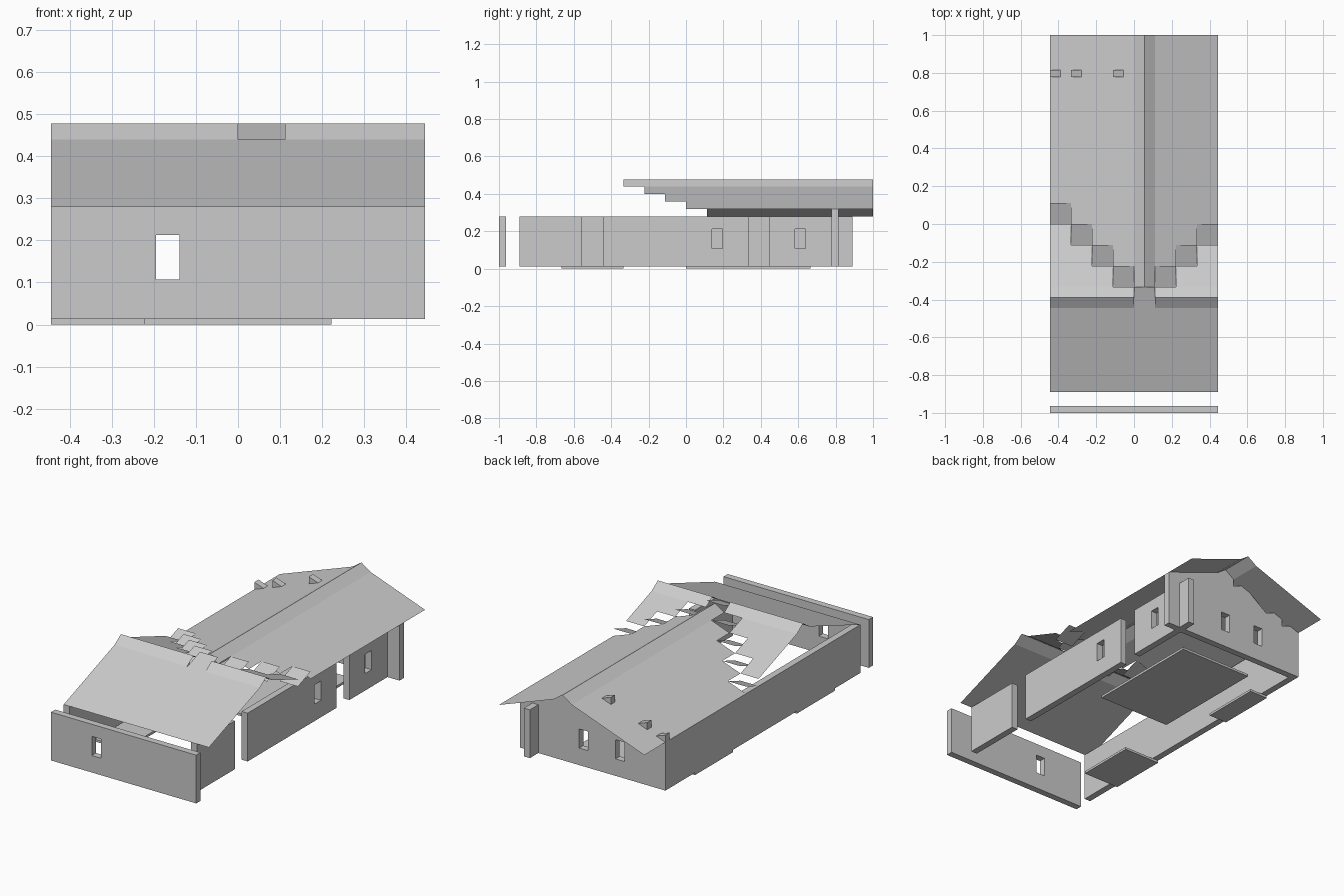
import bpy, bmesh

if "Cube" in bpy.data.objects:
    bpy.data.objects.remove(bpy.data.objects["Cube"])

U = 1 / 9            # grid cell
T = 0.037            # wall thickness
Z0, Z1 = 0.013, 0.28  # wall bottom and top
RISE = 0.04          # roof rise per cell
TOP = 0.478
HALF = 4 * U


def make(name, verts, faces):
    me = bpy.data.meshes.new(name)
    me.from_pydata(verts, [], faces)
    bm = bmesh.new()
    bm.from_mesh(me)
    bmesh.ops.remove_doubles(bm, verts=bm.verts, dist=1e-5)
    bm.to_mesh(me)
    bm.free()
    ob = bpy.data.objects.new(name, me)
    bpy.context.collection.objects.link(ob)
    return ob


def box(name, x0, x1, y0, y1, z0, z1):
    v = [(x, y, z) for x in (x0, x1) for y in (y0, y1) for z in (z0, z1)]
    f = [(0, 1, 3, 2), (4, 6, 7, 5), (0, 4, 5, 1), (2, 3, 7, 6), (0, 2, 6, 4), (1, 5, 7, 3)]
    return make(name, v, f)


def cut_window(wall, x, y):
    """Cut one window centred at x, y through a wall."""
    c = box("window_cutter", x - U / 4, x + U / 4, y - U / 4, y + U / 4, 0.107, 0.213)
    m = wall.modifiers.new("window", 'BOOLEAN')
    m.operation, m.solver, m.object = 'DIFFERENCE', 'EXACT', c
    bpy.context.view_layer.objects.active = wall
    bpy.ops.object.modifier_apply(modifier=m.name)
    bpy.data.objects.remove(c)


# Walls
front = box("front_wall", -HALF, HALF, -1, -1 + T, Z0, Z1)
cut_window(front, -1.5 * U, -1 + T / 2)
back = box("back_wall", -HALF, HALF, 7 * U, 7 * U + T, Z0, Z1)
for x in (-1.5 * U, 0.5 * U):
    cut_window(back, x, 7 * U + T / 2)
box("left_wall", -HALF, -HALF + T, -8 * U, 7 * U, Z0, Z1)
xr = 3 * U
box("right_wall_front", xr, xr + T, -8 * U, -5 * U, Z0, Z1)
mid = box("right_wall_middle", xr, xr + T, -4 * U, 3 * U, Z0, Z1)
cut_window(mid, xr + T / 2, 1.5 * U)
rear = box("right_wall_rear", xr, xr + T, 4 * U, 8 * U, Z0, Z1)
cut_window(rear, xr + T / 2, 5.5 * U)

# Back gable, with saw-tooth pieces poking through the left roof slope
prof = [(-4, .28), (-4, .32), (-3, .28), (-3, .36), (-2, .32), (-1, .40), (-1, .44),
        (0, .40), (0, .44), (.5, TOP), (1, .44), (4, .32), (4, .28)]
prof[2] = (-3, .281)
n = len(prof)
gv = [(x * U, y, z) for y in (7 * U, 7 * U + T) for x, z in prof]
gf = [tuple(range(n)), tuple(range(2 * n - 1, n - 1, -1))]
gf += [(i, i + n, (i + 1) % n + n, (i + 1) % n) for i in range(n)]
make("back_gable", gv, gf)

# Floor slabs
box("floor_main", -2 * U, 2 * U, 0, 6 * U, 0, Z0)
box("floor_side", -4 * U, -3 * U, 2 * U, 5 * U, 0, Z0)
box("floor_front", -4 * U, -2 * U, -6 * U, -3 * U, 0, Z0)

# Roof sheets, one column of cells at a time; d = cells away from the ridge column
main, cross, tiles = ([], []), ([], []), ([], [])


def quad(sheet, *pts):
    v, f = sheet
    f.append(tuple(range(len(v), len(v) + 4)))
    v.extend(pts)


def along_x(x0, x1, z0, z1, ya, yb):
    quad(main, (x0, ya, z0), (x1, ya, z1), (x1, yb, z1), (x0, yb, z0))


def along_y(y0, y1, z0, z1, xa, xb):
    quad(cross, (xa, y0, z0), (xb, y0, z0), (xb, y1, z1), (xa, y1, z1))


EAVE = .44
for c in range(-4, 4):
    d = abs(c)
    x0, x1 = c * U, (c + 1) * U
    start = (d - 3) * U
    hi = EAVE - RISE * (d - 1)
    # main roof column
    if d == 0:
        along_x(x0, U / 2, EAVE, TOP, start, 1)
        along_x(U / 2, x1, TOP, EAVE, start, 1)
    elif c < 0:
        along_x(x0, x1, hi - RISE, hi, start, 1)
    else:
        along_x(x0, x1, hi, hi - RISE, start, 1)
    # front roof column: long front slope, steep ridge cap, back slope
    along_y(-8 * U, -4 * U, Z1, EAVE, x0, x1)
    if d:
        along_y(-4 * U, -3.5 * U, EAVE, TOP, x0, x1)
        along_y(-3.5 * U, -3 * U, TOP, EAVE, x0, x1)
        if d > 1:
            along_y(-3 * U, (d - 4) * U, EAVE, hi, x0, x1)
    # upturned valley tile
    zt = TOP if d == 0 else hi
    quad(tiles, (x0, start - U, zt - RISE), (x1, start - U, zt - RISE),
         (x1, start, zt), (x0, start, zt))

make("main_roof", *main)
make("front_roof", *cross)
make("valley_tiles", *tiles)
